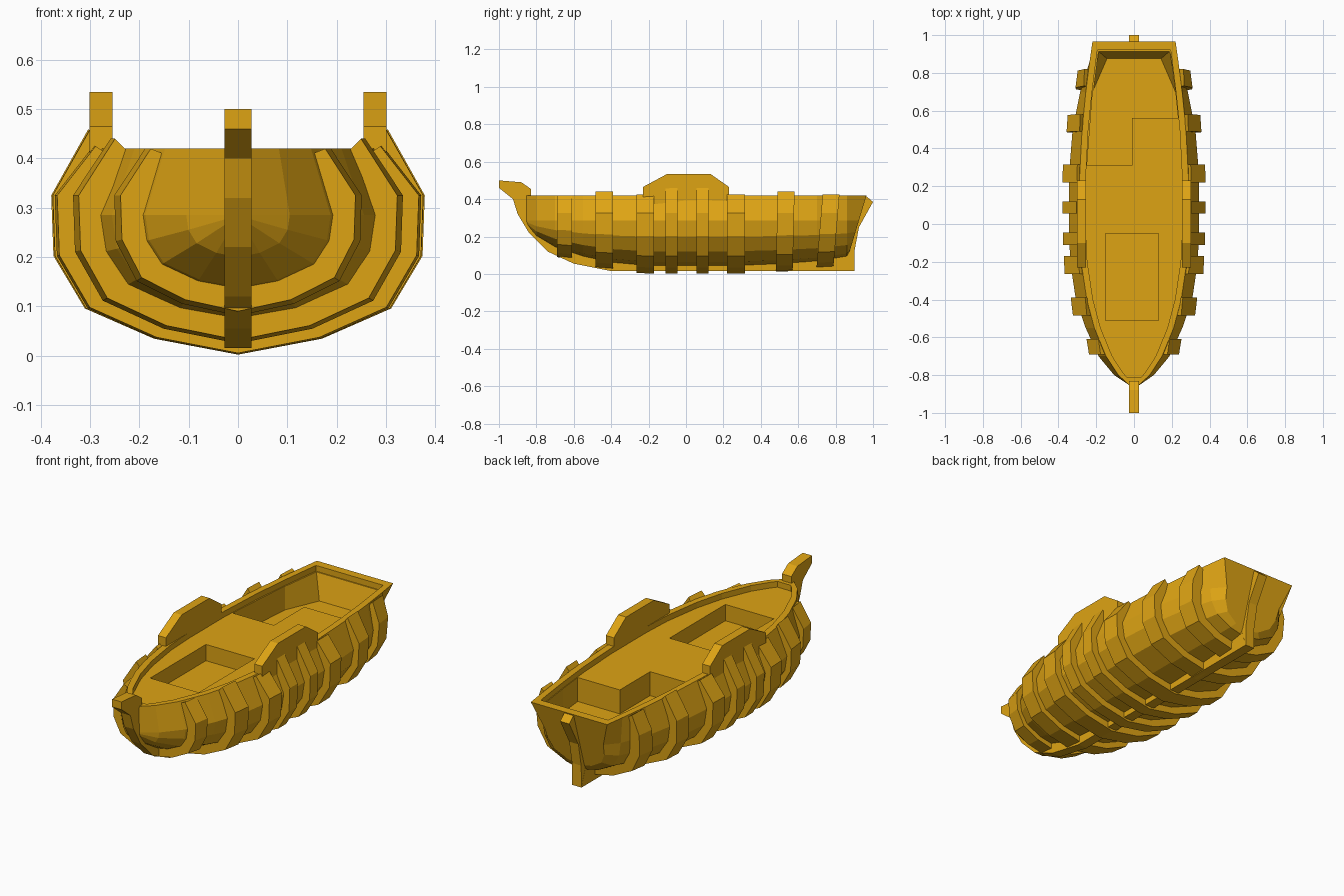
import bpy, bmesh

if "Cube" in bpy.data.objects:
    bpy.data.objects.remove(bpy.data.objects["Cube"])

gold = bpy.data.materials.new("golden_wood")
gold.diffuse_color = (0.73, 0.37, 0.007, 1)
gold.use_nodes = True
gold.node_tree.nodes["Principled BSDF"].inputs["Base Color"].default_value = gold.diffuse_color

# y, rail half width, knuckle half width, bottom height
STATIONS = [(-0.86, 0.018, 0.015, 0.27), (-0.80, 0.083, 0.105, 0.20), (-0.70, 0.148, 0.188, 0.14),
            (-0.55, 0.21, 0.256, 0.09), (-0.40, 0.25, 0.308, 0.058), (-0.20, 0.28, 0.338, 0.04),
            (0.0, 0.29, 0.345, 0.04), (0.25, 0.288, 0.345, 0.04), (0.50, 0.275, 0.325, 0.05),
            (0.70, 0.255, 0.285, 0.065), (0.86, 0.235, 0.225, 0.09), (0.965, 0.22, 0.17, 0.115)]
RAIL = 0.42
DECK = 0.39


def at(y):
    """Interpolated rail, knuckle and bottom values at a given y."""
    for a, b in zip(STATIONS, STATIONS[1:]):
        if y <= b[0]:
            t = (y - a[0]) / (b[0] - a[0])
            return [p + (q - p) * t for p, q in zip(a[1:], b[1:])]
    return list(STATIONS[-1][1:])


def section(rail, k, b, top=RAIL, knuckle=0.285, steps=((0.96, 0.65), (0.8, 0.33), (0.42, 0.1))):
    """Half cross-section from rail to keel."""
    return ([(rail, top), (k, knuckle)]
            + [(k * f, b + (knuckle - b) * t) for f, t in steps] + [(0, b)])


def full(half):
    return half + [(-x, z) for x, z in half[-2::-1]]


def finish(name, bm):
    bmesh.ops.recalc_face_normals(bm, faces=bm.faces)
    mesh = bpy.data.meshes.new(name)
    bm.to_mesh(mesh)
    bm.free()
    mesh.materials.append(gold)
    ob = bpy.data.objects.new(name, mesh)
    bpy.context.collection.objects.link(ob)
    return ob


def loft(name, rings):
    """Skin a list of closed rings and cap both ends."""
    bm = bmesh.new()
    vs = [[bm.verts.new(p) for p in r] for r in rings]
    n = len(vs[0])
    for a, b in zip(vs, vs[1:]):
        for i in range(n):
            j = (i + 1) % n
            bm.faces.new((a[i], a[j], b[j], b[i]))
    bm.faces.new(vs[0])
    bm.faces.new(vs[-1])
    return finish(name, bm)


def side_plate(name, outline, x0, x1):
    return loft(name, [[(x, y, z) for y, z in outline] for x in (x0, x1)])


def cut(target, cutter):
    m = target.modifiers.new("cut", 'BOOLEAN')
    m.operation = 'DIFFERENCE'
    m.solver = 'EXACT'
    m.object = cutter
    cutter.hide_render = True
    cutter.hide_set(True)


# Hull with a raked transom
rings = []
for i, (y, r, k, b) in enumerate(STATIONS):
    rake = 0.3 if i == len(STATIONS) - 1 else 0
    rings.append([(x, y - rake * (RAIL - z), z) for x, z in full(section(r, k, b))])
hull = loft("hull", rings)

# Recess that leaves the rail standing above the deck
ys = [-0.81, -0.78, -0.70, -0.55, -0.40, -0.20, 0.0, 0.25, 0.50, 0.70, 0.86, 0.92]
edge = [(max(at(y)[0] - 0.033, 0.012), y) for y in ys]
outline = edge + [(-x, y) for x, y in reversed(edge)]
cut(hull, loft("deck_cutter", [[(x, y, z) for x, y in outline] for z in (DECK, 0.6)]))

# Stepped stern well, narrowing towards the transom
inner = lambda y: at(y)[0] - 0.036
well = [(-inner(0.31), 0.31), (-0.01, 0.31), (-0.01, 0.56), (inner(0.56), 0.56), (inner(0.7), 0.7),
        (inner(0.917), 0.917), (-inner(0.917), 0.917), (-inner(0.7), 0.7)]
low = [(x * 0.75, 0.875, 0.265) if y > 0.8 else (x, y, 0.265) for x, y in well]
cut(hull, loft("well_cutter", [low, [(x, y, 0.40) for x, y in well]]))

# Foredeck hatch
hatch = [(-0.15, -0.51), (0.13, -0.51), (0.13, -0.05), (-0.15, -0.05)]
cut(hull, loft("hatch_cutter", [[(x, y, z) for x, y in hatch] for z in (0.305, 0.5)]))

# Ribs wrapped around the hull: start, end, top height, backward lean of the top
RIBS = [(-0.69, -0.61, 0.42, 0), (-0.485, -0.39, 0.44, 0), (-0.265, -0.17, 0.425, 0),
        (-0.11, -0.045, 0.46, 0), (0.055, 0.12, 0.46, 0), (0.22, 0.315, 0.425, 0),
        (0.48, 0.57, 0.44, 0.01), (0.695, 0.785, 0.425, 0.035)]
RIB_STEPS = ((0.988, 0.62), (0.82, 0.29), (0.45, 0.1))
for n, (y0, y1, top, lean) in enumerate(RIBS):
    mid = (y0 + y1) / 2
    outer, inside = [], []
    for y in (y0, y1):
        r, k, b = at(mid + (y - mid) * 0.35)
        outer.append(full(section(r + 0.014, k + 0.034, b - 0.038, top, 0.325, RIB_STEPS)))
        r, k, b = at(y)
        inside.append(full(section(r - 0.012, k - 0.015, b + 0.02, 0.405, 0.29)))
    place = lambda p, y: (p[0], y + lean * p[1] / RAIL, p[1])
    loft("rib_%d" % (n + 1),
         [[place(o0, y0), place(o1, y1), place(i1, y1), place(i0, y0)]
          for o0, o1, i0, i1 in zip(outer[0], outer[1], inside[0], inside[1])])

# Keel running into the curved bow stem
stem = [(0.90, 0.015), (-0.40, 0.015), (-0.60, 0.055), (-0.74, 0.12), (-0.84, 0.22), (-0.90, 0.32),
        (-0.925, 0.40), (-1.0, 0.46), (-1.0, 0.50), (-0.88, 0.49), (-0.83, 0.455), (-0.83, 0.40),
        (-0.80, 0.28), (-0.70, 0.18), (-0.55, 0.11), (-0.35, 0.075), (0.86, 0.13)]
side_plate("keel_and_stem", stem, -0.027, 0.027)

# Stern post
post = [(0.84, 0.016), (0.90, 0.016), (0.902, 0.13), (0.925, 0.25), (1.0, 0.385), (0.965, 0.415),
        (0.93, 0.38), (0.87, 0.20), (0.84, 0.12)]
side_plate("stern_post", post, -0.0265, 0.0265)

# Raised side boards amidships
board = [(-0.23, 0.37), (-0.23, 0.465), (-0.10, 0.535), (0.13, 0.535), (0.23, 0.465), (0.23, 0.37)]
for side, s in (("left", -1), ("right", 1)):
    side_plate(side + "_side_board", board, s * 0.255, s * 0.301)
